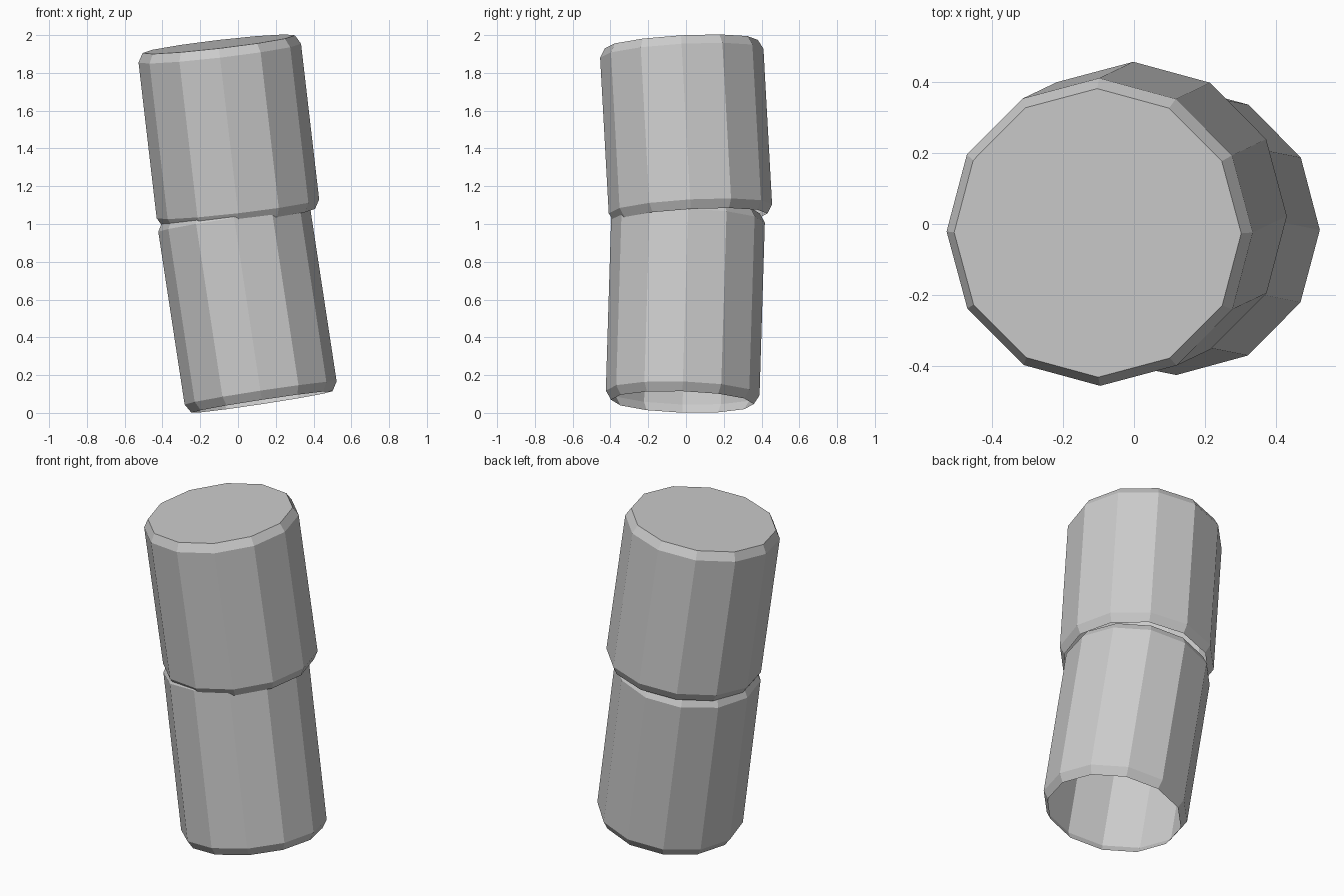
import bpy, bmesh
from math import cos, sin, pi
from mathutils import Vector

if "Cube" in bpy.data.objects:
    bpy.data.objects.remove(bpy.data.objects["Cube"])

SIDES = 12


def segment(name, base, top, radius, inset):
    """Chamfered, capped, open-bottomed tube running between two end centres."""
    base, top = Vector(base), Vector(top)
    axis = top - base
    length, chamfer = axis.length, 0.048
    profile = [(radius - inset, 0), (radius, chamfer),
               (radius, length - chamfer), (radius - inset, length)]
    bm = bmesh.new()
    rings = [[bm.verts.new((r * cos(2 * pi * i / SIDES), r * sin(2 * pi * i / SIDES), z))
              for i in range(SIDES)] for r, z in profile]
    for low, high in zip(rings, rings[1:]):
        for i in range(SIDES):
            j = (i + 1) % SIDES
            bm.faces.new((low[i], low[j], high[j], high[i]))
    bm.faces.new(rings[-1])
    mesh = bpy.data.meshes.new(name)
    bm.to_mesh(mesh)
    bm.free()
    obj = bpy.data.objects.new(name, mesh)
    bpy.context.collection.objects.link(obj)
    # Lean the tube along its axis
    obj.location = base
    obj.rotation_mode = 'QUATERNION'
    obj.rotation_quaternion = Vector((0, 0, 1)).rotation_difference(axis)
    return obj


# Lower, slimmer segment and the wider one resting on it
segment("lower_segment", (0.127, -0.019, 0.058), (-0.027, 0.012, 1.068), 0.407, 0.029)
segment("upper_segment", (0.005, 0.026, 1.033), (-0.102, -0.025, 1.952), 0.433, 0.027)
